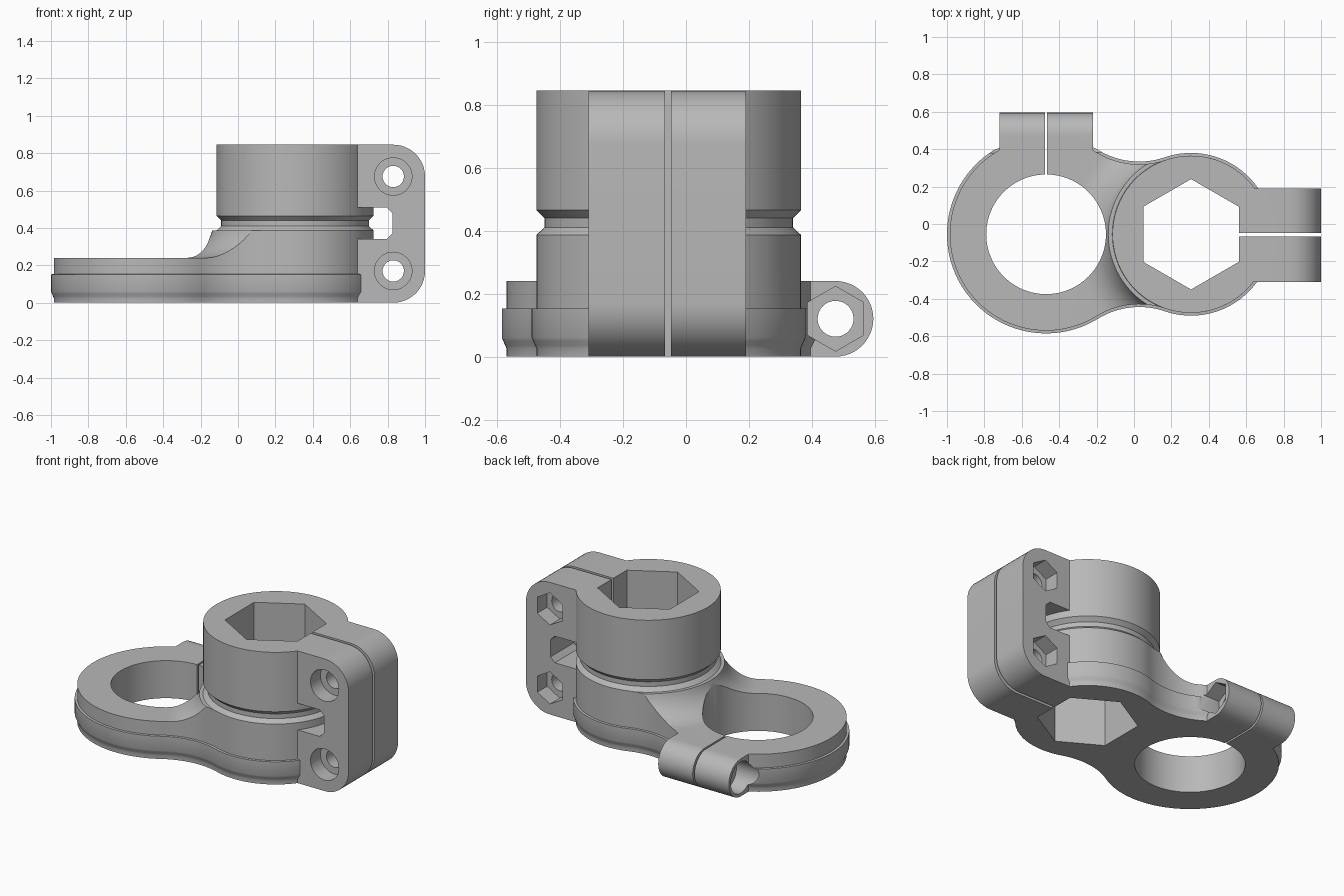
import bpy, bmesh, math
from math import pi, sin, cos, atan2, sqrt

if "Cube" in bpy.data.objects:
    bpy.data.objects.remove(bpy.data.objects["Cube"])

CY = -0.055                 # shared y of both bores
RING_X, BOSS_X = -0.47, 0.305

grey = bpy.data.materials.new("light_grey")
grey.diffuse_color = (0.48, 0.48, 0.48, 1)
grey.use_nodes = True
grey.node_tree.nodes["Principled BSDF"].inputs["Base Color"].default_value = grey.diffuse_color


def loft(name, rings):
    """Solid from stacked closed loops of equal point count."""
    bm = bmesh.new()
    loops = [[bm.verts.new(p) for p in r] for r in rings]
    n = len(loops[0])
    for a, b in zip(loops, loops[1:]):
        for i in range(n):
            j = (i + 1) % n
            bm.faces.new((a[i], a[j], b[j], b[i]))
    bm.faces.new(loops[0][::-1])
    bm.faces.new(loops[-1])
    bmesh.ops.recalc_face_normals(bm, faces=bm.faces)
    me = bpy.data.meshes.new(name)
    bm.to_mesh(me)
    bm.free()
    ob = bpy.data.objects.new(name, me)
    bpy.context.collection.objects.link(ob)
    me.materials.append(grey)
    return ob


def prism(name, pts, axis, a, b):
    """Extrude a 2D profile along x, y or z from a to b."""
    put = {"x": lambda p, t: (t, p[0], p[1]),
           "y": lambda p, t: (p[0], t, p[1]),
           "z": lambda p, t: (p[0], p[1], t)}[axis]
    return loft(name, [[put(p, t) for p in pts] for t in (a, b)])


def arc(cx, cy, r, a0, a1, n, end=False):
    return [(cx + r * cos(a0 + (a1 - a0) * i / n), cy + r * sin(a0 + (a1 - a0) * i / n))
            for i in range(n + (1 if end else 0))]


def circle(cx, cy, r, n=40):
    return arc(cx, cy, r, 0, 2 * pi, n)


def hexagon(cx, cy, r):
    return arc(cx, cy, r, pi / 2, 2.5 * pi, 6)


def lathe(name, profile, n=112):
    """Turned solid about the boss axis."""
    return loft(name, [[(x, y, z) for x, y in circle(BOSS_X, CY, r, n)] for r, z in profile])


def boolean(target, tool, op):
    mod = target.modifiers.new(op, "BOOLEAN")
    mod.operation, mod.object, mod.solver = op, tool, "EXACT"
    bpy.context.view_layer.objects.active = target
    bpy.ops.object.modifier_apply(modifier=mod.name)
    bpy.data.objects.remove(tool)


# Outline of two circles blended by concave arcs
R1, R2, RF = 0.53, 0.435, 0.42
D = BOSS_X - RING_X
U = ((R1 + RF) ** 2 - (R2 + RF) ** 2 + D * D) / (2 * D)
FY = sqrt((R1 + RF) ** 2 - U * U)
FX = RING_X + U
AL, BE = atan2(FY, U), atan2(FY, D - U)


def outline(inset, z):
    pts = arc(RING_X, CY, R1 - inset, AL, 2 * pi - AL, 72)
    pts += arc(FX, CY - FY, RF + inset, pi - AL, BE, 18)
    pts += arc(BOSS_X, CY, R2 - inset, -(pi - BE), pi - BE, 72)
    pts += arc(FX, CY + FY, RF + inset, -BE, -(pi - AL), 18)
    return [(x, y, z) for x, y in pts]


# Base with raised lower band, trimmed by a turned fillet rising to the boss
body = loft("clamp_body", [outline(i, z) for i, z in (
    (0.015, 0), (0.015, 0.025), (0.011, 0.035), (0.004, 0.05), (0, 0.06),
    (0, 0.152), (0.015, 0.153), (0.015, 0.45))])
fillet = arc(0.635, 0.44, 0.2, -pi / 2, -pi + math.asin(0.055 / 0.2), 14, True)
boolean(body, lathe("fillet_trim", [(2, -0.1), (2, 0.24)] + fillet +
                    [(0.4215, 0.385), (0.395, 0.41)]), "INTERSECT")

# Upper boss with the groove beneath it
boolean(body, lathe("boss", [(0.395, 0.3), (0.395, 0.44), (0.42, 0.465), (0.42, 0.845)]), "UNION")

# Tall clamp lug with rounded outer corners and a side window
lug = prism("boss_lug", [(0.5, 0)] + arc(0.83, 0.17, 0.17, -pi / 2, 0, 12, True) +
            arc(0.83, 0.675, 0.17, 0, pi / 2, 12, True) + [(0.5, 0.845)], "y", -0.31, 0.19)
boolean(lug, prism("window", [(0.52, 0.34), (0.795, 0.34), (0.825, 0.37), (0.825, 0.48),
                              (0.795, 0.51), (0.52, 0.51)], "y", -0.5, 0.5), "DIFFERENCE")
boolean(body, lug, "UNION")

# Low clamp lug with a rounded end
boolean(body, prism("ring_lug", [(0.2, 0)] + arc(0.475, 0.12, 0.12, -pi / 2, pi / 2, 24, True) +
                    [(0.2, 0.24)], "x", -0.72, -0.22), "UNION")

# Round bore, hexagonal bore and the clamping slits
cuts = [prism("round_bore", circle(RING_X, CY, 0.32, 96), "z", -0.1, 1),
        prism("hex_bore", hexagon(BOSS_X, CY, 0.295), "z", -0.1, 1),
        prism("boss_slit", [(0.45, -0.067), (1.1, -0.067), (1.1, -0.047), (0.45, -0.047)], "z", -0.1, 1),
        prism("ring_slit", [(-0.476, 0.1), (-0.464, 0.1), (-0.464, 0.7), (-0.476, 0.7)], "z", -0.1, 1)]

# Bolt holes with round head recesses and hexagonal nut pockets
for z in (0.17, 0.675):
    cuts += [prism("bolt_hole", circle(0.83, z, 0.057), "y", -0.5, 0.5),
             prism("head_recess", circle(0.83, z, 0.1), "y", -0.5, -0.21),
             prism("nut_pocket", hexagon(0.83, z, 0.103), "y", 0.09, 0.5)]
cuts += [prism("bolt_hole", circle(0.475, 0.12, 0.057), "x", -0.9, 0),
         prism("head_recess", circle(0.475, 0.12, 0.1), "x", -0.85, -0.62),
         prism("nut_pocket", hexagon(0.475, 0.12, 0.103), "x", -0.32, -0.1)]
for c in cuts:
    boolean(body, c, "DIFFERENCE")

bpy.ops.object.select_all(action="DESELECT")
body.select_set(True)
bpy.context.view_layer.objects.active = body
bpy.ops.object.shade_smooth_by_angle(angle=math.radians(30))
